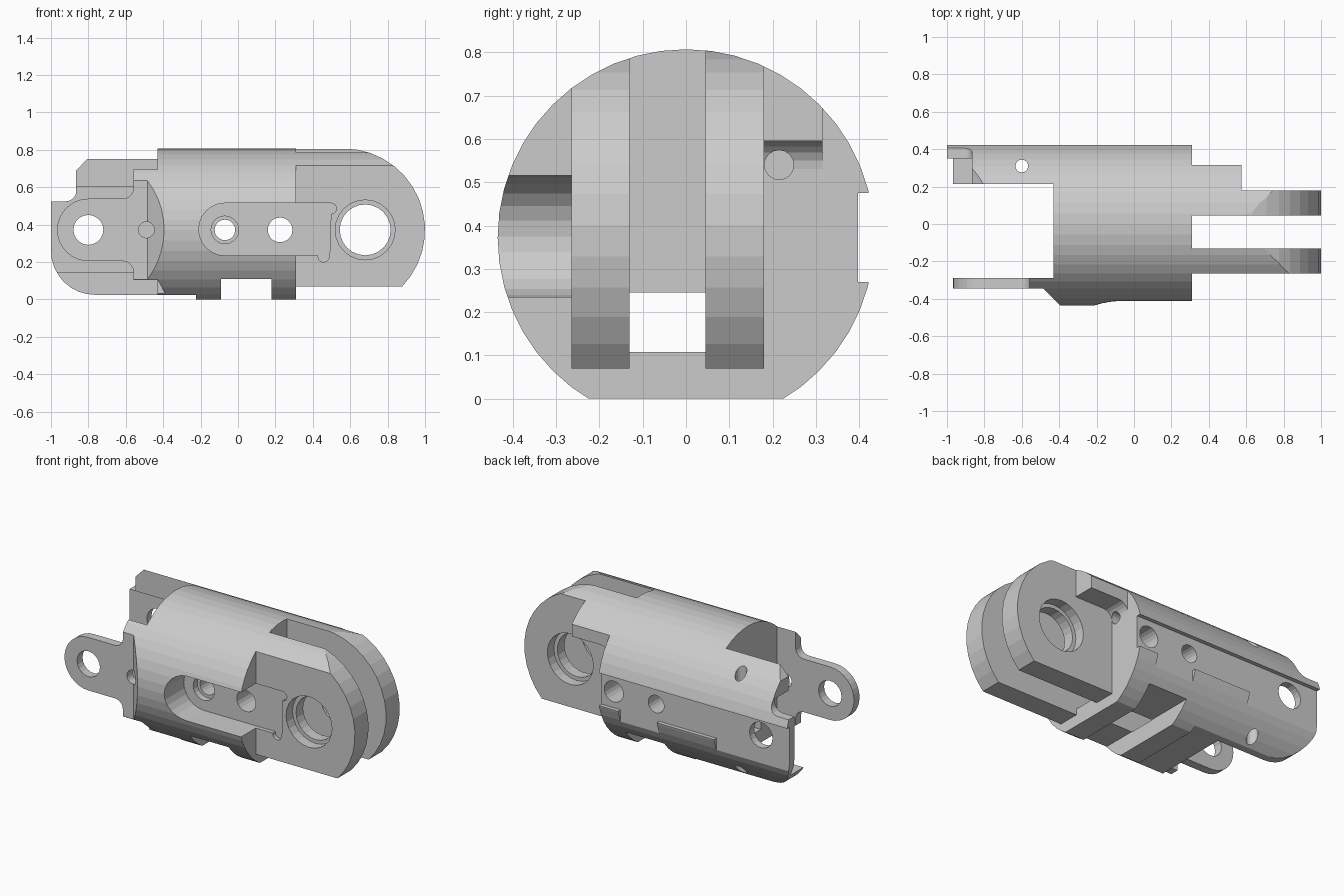
import bpy, bmesh
from math import cos, sin, radians

if "Cube" in bpy.data.objects:
    bpy.data.objects.remove(bpy.data.objects["Cube"])

ZC, R = 0.372, 0.435          # axis height and radius of the barrel


def arc(cx, cy, r, a0, a1, n):
    return [(cx + r * cos(radians(a0 + (a1 - a0) * i / n)),
             cy + r * sin(radians(a0 + (a1 - a0) * i / n))) for i in range(n + 1)]


def circle(cx, cy, r, n=24):
    return arc(cx, cy, r, 0, 360, n)[:-1]


def rect(x0, x1, y0, y1):
    return [(x0, y0), (x1, y0), (x1, y1), (x0, y1)]


def prism(name, pts, axis, a, b):
    """Extrude a 2D profile along an axis from a to b."""
    place = {'x': lambda p, d: (d, p[0], p[1]),
             'y': lambda p, d: (p[0], d, p[1]),
             'z': lambda p, d: (p[0], p[1], d)}[axis]
    bm = bmesh.new()
    lo = [bm.verts.new(place(p, a)) for p in pts]
    hi = [bm.verts.new(place(p, b)) for p in pts]
    bm.faces.new(lo)
    bm.faces.new(hi)
    for i in range(len(pts)):
        j = (i + 1) % len(pts)
        bm.faces.new((lo[i], lo[j], hi[j], hi[i]))
    bmesh.ops.recalc_face_normals(bm, faces=bm.faces)
    me = bpy.data.meshes.new(name)
    bm.to_mesh(me)
    bm.free()
    ob = bpy.data.objects.new(name, me)
    bpy.context.collection.objects.link(ob)
    return ob


def combine(pts, axis, a, b, op='DIFFERENCE'):
    """Boolean a prism against the body and discard the tool."""
    tool = prism("cutter", pts, axis, a, b)
    tool.hide_render = True
    mod = body.modifiers.new("cut", 'BOOLEAN')
    mod.operation, mod.solver, mod.object = op, 'EXACT', tool
    bpy.context.view_layer.objects.active = body
    bpy.ops.object.modifier_apply(modifier=mod.name)
    bpy.data.objects.remove(tool, do_unlink=True)


# Barrel stock
body = prism("link_body", circle(0, ZC, R, 48), 'x', -1.05, 1.05)

# Side outline: feet, rounded tongue end, notched left plate
outline = ([(-0.225, 0), (0.31, 0), (0.31, 0.07)]
           + arc(0.565, ZC, 0.435, -44, 90, 14)
           + [(0.5, 0.9), (-0.66, 0.9), (-0.865, 0.69)]
           + arc(-0.92, 0.58, 0.055, 0, -90, 5)
           + [(-1, 0.525)]
           + arc(-0.765, 0.26, 0.235, 180, 270, 8)
           + [(-0.225, 0.025)])
combine(outline, 'y', -0.6, 0.6, 'INTERSECT')

# Two tongues on the right, with the stepped block at the back
combine(rect(0.31, 1.1, -0.6, -0.265), 'z', -0.1, 1)
combine(rect(0.31, 1.1, -0.13, 0.045), 'z', -0.1, 1)
combine([(0.31, -0.1)] + arc(0.375, 0.53, 0.065, 180, 90, 5)
        + [(0.575, 0.595), (0.575, 1), (1.1, 1), (1.1, -0.1)], 'y', 0.18, 0.6)
combine(rect(0.31, 1.1, 0.315, 0.6), 'z', -0.1, 1)

# Pivot bore with a counterbore on each outer face
combine(circle(0.68, ZC, 0.136), 'y', -0.6, 0.6)
combine(circle(0.68, ZC, 0.16), 'y', -0.6, -0.2)
combine(circle(0.68, ZC, 0.16), 'y', 0.115, 0.6)

# Gap between the left ear and the left plate
combine(rect(-1.1, -0.43, -0.29, 0.215), 'z', -0.1, 1)
combine(rect(-1.1, -0.43, 0.1, 0.35), 'z', 0.145, 0.6)

# Front ear outline: round tip, filleted neck, broad root
tip = arc(-0.8, ZC, 0.167, 180, 90, 8)
neck = tip + arc(-0.615, 0.594, 0.055, -90, 0, 5)
combine([(-1.1, ZC)] + neck + [(-0.56, 1), (-1.1, 1)], 'y', -0.6, -0.25)
low = [(x, 2 * ZC - z) for x, z in neck]
combine([(-1.1, ZC)] + low + [(-0.56, 0.105), (-0.43, 0.105), (-0.37, 0),
        (-0.37, -0.1), (-1.1, -0.1)], 'y', -0.6, -0.27)
combine([(-0.43, 0.8), (-0.43, 1), (-1.1, 1), (-1.1, 0.8)], 'y', -0.6, -0.25)
# Flat ear face with a 45 degree run-out into the barrel
combine([(-1.1, -0.345), (-0.485, -0.345), (-0.23, -0.6), (-1.1, -0.6)], 'z', -0.1, 1)

# Front pocket with corner reliefs
combine(arc(-0.07, 0.375, 0.14, 90, 270, 12)
        + [(0.428, 0.235)] + arc(0.458, 0.23, 0.03, 180, 360, 8)
        + [(0.49, 0.24)] + arc(0.497, 0.486, 0.029, -90, 90, 8),
        'y', -0.6, -0.24)

# Cross holes
for x, r, far in [(-0.07, 0.055, 0.6), (0.225, 0.066, 0.6), (-0.8, 0.08, 0.6),
                  (-0.49, 0.043, -0.25)]:
    combine(circle(x, ZC, r, 20), 'y', -0.6, far)
combine(circle(-0.07, ZC, 0.074, 20), 'y', -0.6, -0.2)
combine(circle(-0.6, 0.31, 0.034, 16), 'z', -0.1, 1)
combine(circle(0.215, 0.54, 0.034, 16), 'x', 0.15, 0.37)

# Back groove, lower lip gaps, bottom slot and lengthwise window
combine(rect(-1.1, 0.5, 0.397, 0.6), 'z', 0.27, 0.475)
for x0, x1 in [(-1.1, -0.49), (-0.092, 0.178)]:
    combine(rect(x0, x1, 0.397, 0.6), 'z', 0.1, 0.3)
combine(rect(-0.092, 0.178, -0.6, 0.6), 'z', -0.1, 0.11)
combine(rect(-0.13, 0.045, 0.108, 0.245), 'x', -0.6, 0.6)
